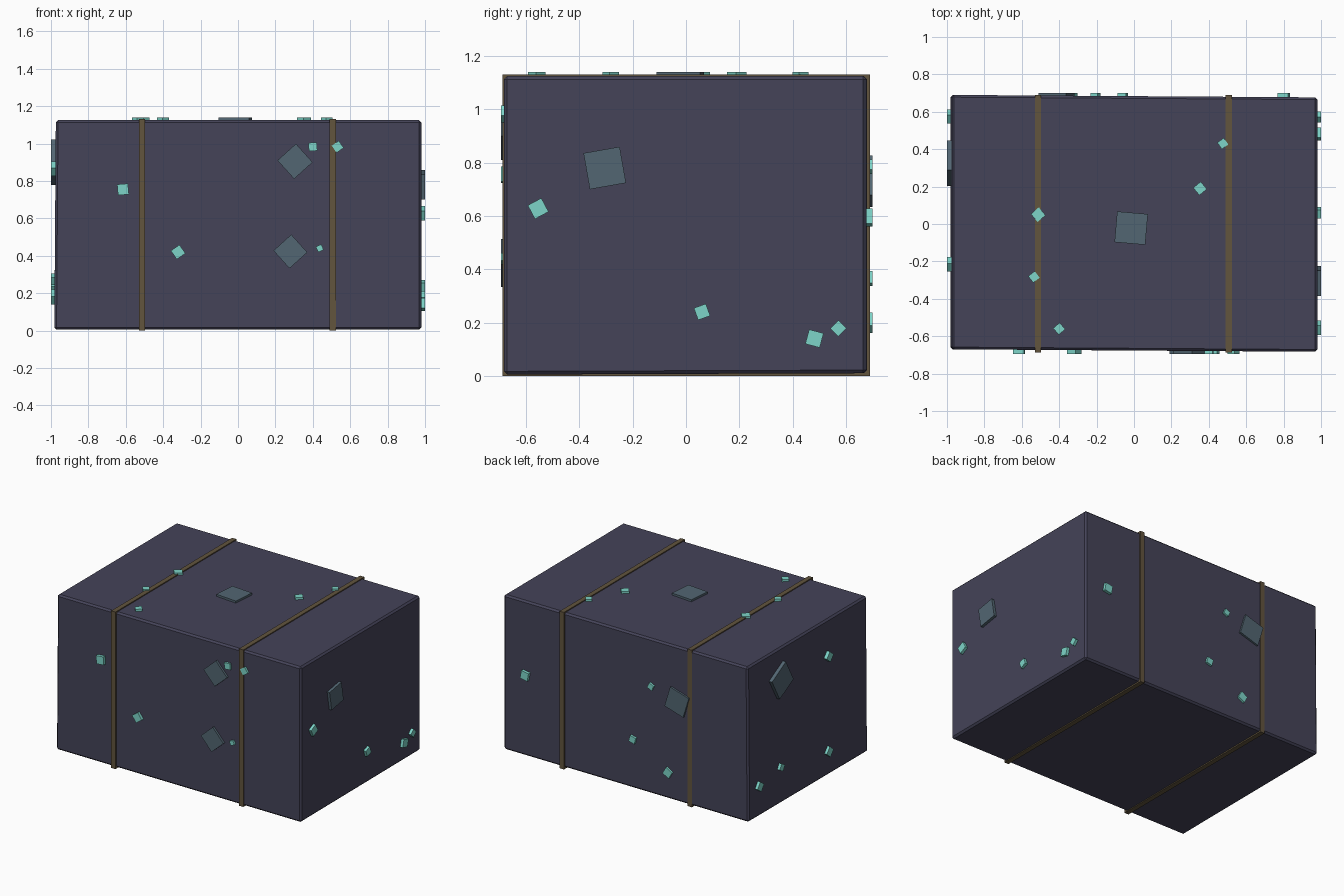
import bpy, bmesh, math
from mathutils import Vector

if "Cube" in bpy.data.objects:
    bpy.data.objects.remove(bpy.data.objects["Cube"])


def material(name, rgb):
    m = bpy.data.materials.new(name)
    m.diffuse_color = (*rgb, 1)
    m.use_nodes = True
    m.node_tree.nodes["Principled BSDF"].inputs["Base Color"].default_value = m.diffuse_color
    return m


SLATE = material("dark slate", (0.058, 0.056, 0.098))
BROWN = material("dull brown", (0.122, 0.089, 0.048))
TEAL = material("bright teal", (0.205, 0.66, 0.58))
GREY = material("grey teal", (0.085, 0.133, 0.168))


def finish(bm, name, mat):
    bmesh.ops.recalc_face_normals(bm, faces=bm.faces)
    me = bpy.data.meshes.new(name)
    bm.to_mesh(me)
    bm.free()
    me.materials.append(mat)
    ob = bpy.data.objects.new(name, me)
    bpy.context.collection.objects.link(ob)
    return ob


def block(name, lo, hi, mat, move=None):
    bm = bmesh.new()
    bmesh.ops.create_cube(bm, size=1)
    for v in bm.verts:
        v.co = Vector([lo[i] if v.co[i] < 0 else hi[i] for i in range(3)])
        if move:
            v.co = move(v.co)
    return finish(bm, name, mat)


# Main crate: slightly out of true, with narrow chamfers
def skew(p):
    q = p.copy()
    if p.x < 0:
        q.x += 0.006 if p.z > 0.5 else -0.002
        q.y += 0.008
    else:
        q.y -= 0.005
    q.z += 0.005 if (p.z < 0.5 and p.y > 0) else 0
    return q


crate = block("crate_body", (-0.98, -0.678, 0.005), (0.98, 0.682, 1.125), SLATE, skew)
bev = crate.modifiers.new("chamfer", 'BEVEL')
bev.width = 0.012
bev.segments = 1

# Two straps wrapped round the crate
for name, x in (("strap_left", -0.513), ("strap_right", 0.507)):
    block(name, (x - 0.017, -0.688, 0.0), (x + 0.017, 0.690, 1.132), BROWN)

# Faces: (u axis, v axis, outward normal, outer distance)
FACES = {
    "front": ((1, 0, 0), (0, 0, 1), (0, -1, 0), 0.695),
    "back": ((1, 0, 0), (0, 0, 1), (0, 1, 0), 0.700),
    "right": ((0, 1, 0), (0, 0, 1), (1, 0, 0), 1.0),
    "left": ((0, 1, 0), (0, 0, 1), (-1, 0, 0), 1.0),
    "top": ((1, 0, 0), (0, 1, 0), (0, 0, 1), 1.140),
}


def plate(face, label, u, v, size, angle, mat):
    U, V, N, d = (Vector(a) if isinstance(a, tuple) else a for a in FACES[face])
    c, s = math.cos(math.radians(angle)), math.sin(math.radians(angle))
    bm = bmesh.new()
    bmesh.ops.create_cube(bm, size=1)
    for p in bm.verts:
        a, b = p.co.x * size, p.co.y * size
        depth = d if p.co.z > 0 else d - 0.03
        p.co = U * (u + a * c - b * s) + V * (v + a * s + b * c) + N * depth
    finish(bm, f"{face}_{label}", mat)


# Large dull patches: u, v, side, angle
PATCHES = {
    "front": [(0.305, 0.905, 0.133, 42), (0.28, 0.423, 0.128, 42)],
    "right": [(-0.305, 0.78, 0.138, 10)],
    "top": [(-0.015, -0.022, 0.165, -5)],
    "back": [(-0.415, 0.73, 0.155, 17)],
    "left": [(0.325, 0.90, 0.18, -29)],
}

# Small bright chips: u, v, side, angle
CHIPS = {
    "front": [(-0.615, 0.755, 0.058, 5), (-0.32, 0.42, 0.056, 35), (0.40, 0.983, 0.045, 5),
              (0.533, 0.983, 0.046, 35), (0.437, 0.44, 0.032, 25)],
    "right": [(-0.555, 0.628, 0.058, 28), (0.06, 0.24, 0.048, 20),
              (0.482, 0.14, 0.056, -15), (0.572, 0.178, 0.043, 45)],
    "top": [(-0.512, 0.05, 0.056, 40), (-0.535, -0.283, 0.044, 38), (-0.40, -0.56, 0.046, 40),
            (0.353, 0.19, 0.052, 40), (0.475, 0.43, 0.043, 35)],
    "back": [(0.80, 0.595, 0.058, 10), (-0.205, 0.785, 0.04, 25), (-0.06, 0.365, 0.046, 15),
             (-0.34, 0.20, 0.056, 30)],
    "left": [(-0.215, 0.865, 0.055, 40), (-0.215, 0.18, 0.056, 40),
             (0.33, 0.275, 0.045, 30), (0.575, 0.23, 0.055, 35)],
}

for group, label, mat in ((PATCHES, "patch", GREY), (CHIPS, "chip", TEAL)):
    for face, items in group.items():
        for i, item in enumerate(items, 1):
            plate(face, f"{label}_{i}", *item, mat)
